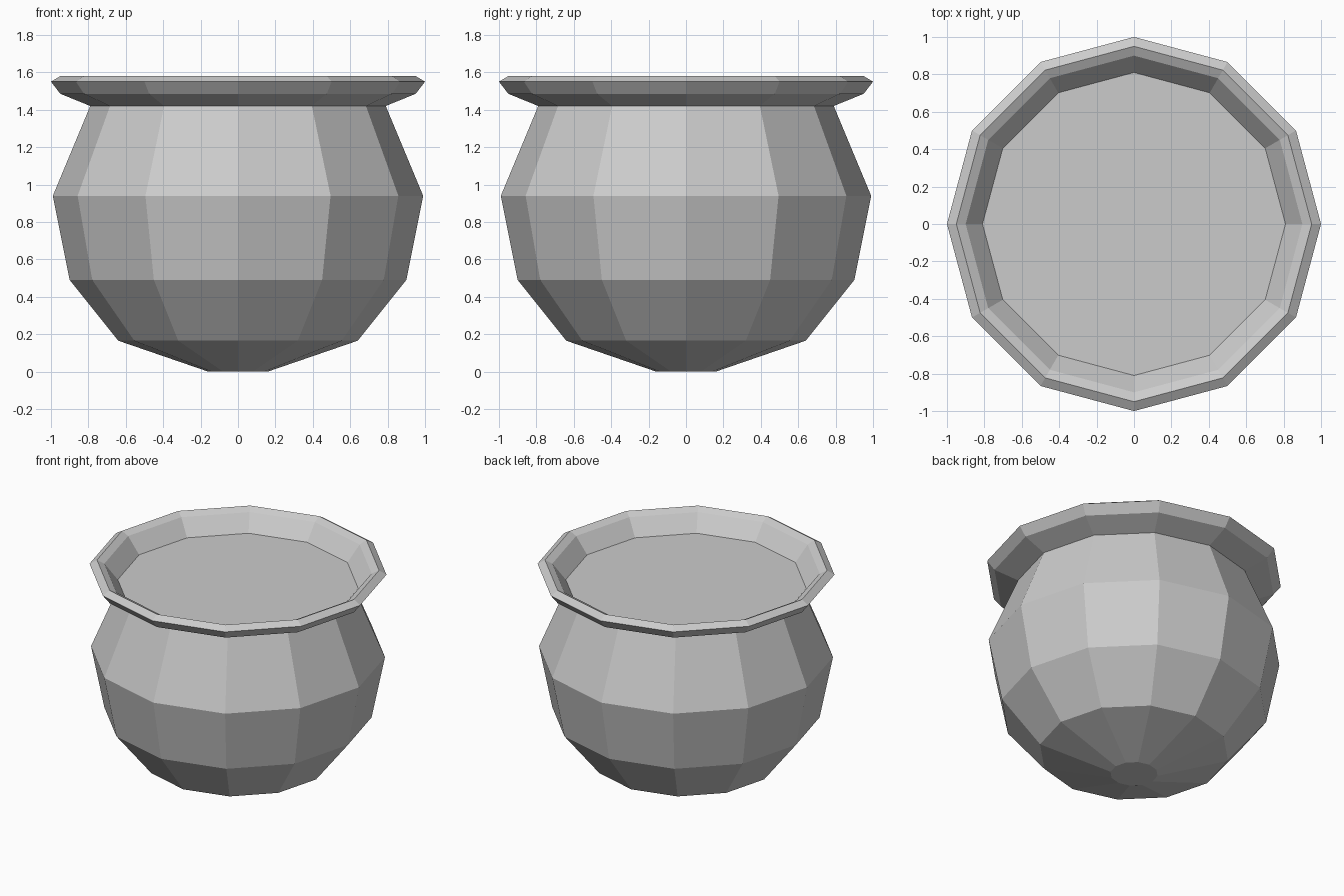
import bpy, bmesh
from math import cos, sin, pi

if "Cube" in bpy.data.objects:
    bpy.data.objects.remove(bpy.data.objects["Cube"])

SIDES = 12


def lathe(name, profile, cap_start=False, cap_end=False):
    """Revolve (radius, z) points into a flat-shaded 12-sided object."""
    bm = bmesh.new()
    rings = [[bm.verts.new((r * cos(2 * pi * i / SIDES), r * sin(2 * pi * i / SIDES), z))
              for i in range(SIDES)] for r, z in profile]
    for a, b in zip(rings, rings[1:]):
        for i in range(SIDES):
            j = (i + 1) % SIDES
            bm.faces.new((a[i], a[j], b[j], b[i]))
    if cap_start:
        bm.faces.new(rings[0][::-1])
    if cap_end:
        bm.faces.new(rings[-1])
    mesh = bpy.data.meshes.new(name)
    bm.to_mesh(mesh)
    bm.free()
    obj = bpy.data.objects.new(name, mesh)
    bpy.context.collection.objects.link(obj)
    return obj


# Round belly with a small flat foot
lathe("pot_body", [(0.16, 0.0), (0.64, 0.165), (0.90, 0.49), (0.99, 0.94), (0.79, 1.42)],
      cap_start=True)

# Flared rim, from the neck out, over the lip and down the inside
lathe("pot_rim", [(0.79, 1.42), (0.95, 1.485), (1.0, 1.55), (0.95, 1.58),
                  (0.90, 1.555), (0.81, 1.44)])

# Flat surface of the contents
lathe("contents_surface", [(0.81, 1.44)], cap_end=True)
